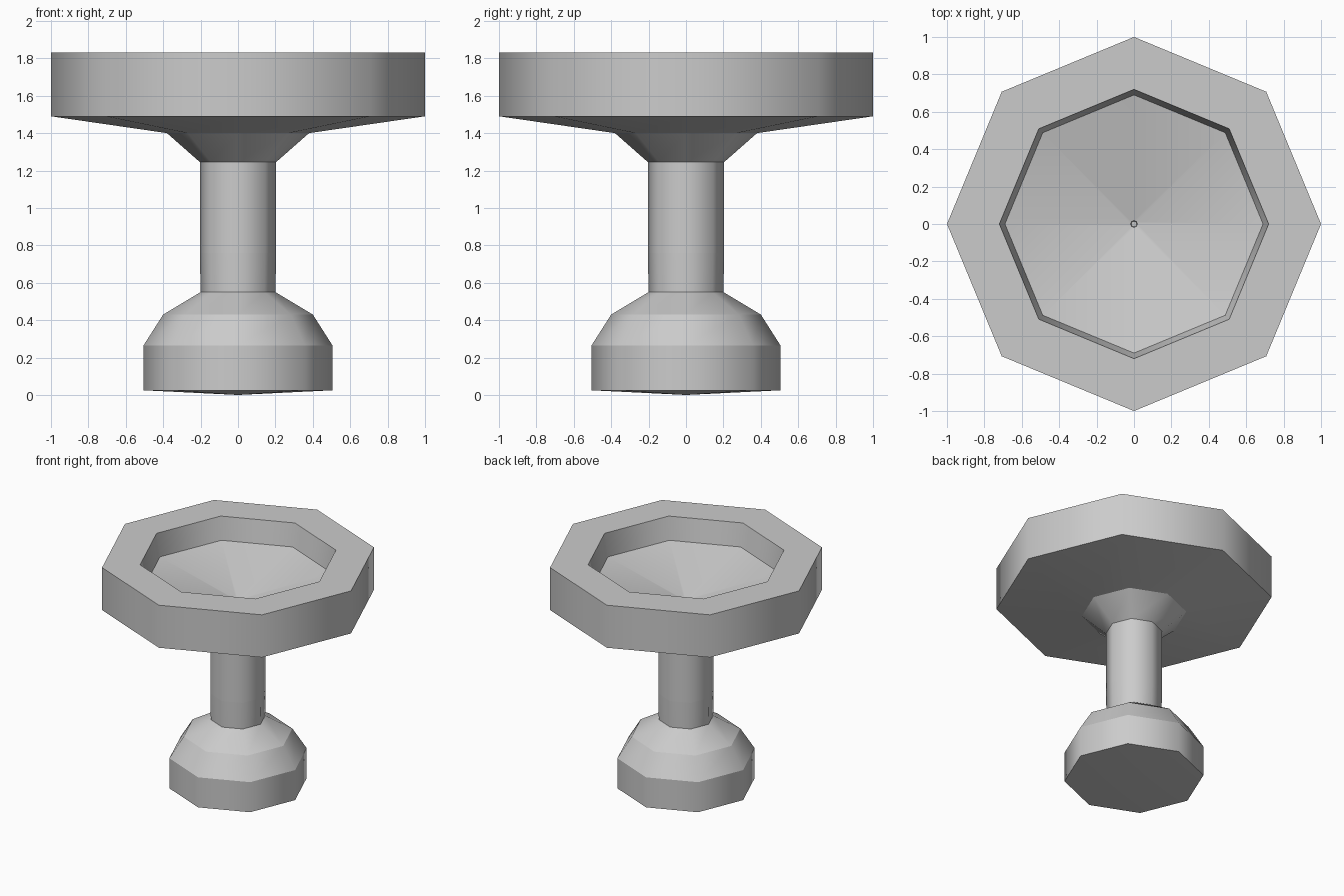
import bpy, bmesh, math

if "Cube" in bpy.data.objects:
    bpy.data.objects.remove(bpy.data.objects["Cube"])

SIDES = 8


def lathe(name, profile):
    """Spin a (radius, height) profile; radius 0 makes a single pole vertex."""
    bm = bmesh.new()
    rings = []
    for r, z in profile:
        if r == 0:
            rings.append([bm.verts.new((0, 0, z))] * SIDES)
        else:
            rings.append([bm.verts.new((r * math.cos(i * math.tau / SIDES),
                                        r * math.sin(i * math.tau / SIDES), z))
                          for i in range(SIDES)])
    for a, b in zip(rings, rings[1:]):
        for i in range(SIDES):
            j = (i + 1) % SIDES
            corners = list(dict.fromkeys((a[i], a[j], b[j], b[i])))
            bm.faces.new(corners).smooth = True
    # rings stay crisp, the sides blend around the axis
    for e in bm.edges:
        if abs(e.verts[0].co.z - e.verts[1].co.z) < 1e-5:
            e.smooth = False
    bm.normal_update()
    mesh = bpy.data.meshes.new(name)
    bm.to_mesh(mesh)
    bm.free()
    obj = bpy.data.objects.new(name, mesh)
    bpy.context.collection.objects.link(obj)
    return obj


# Rounded foot with a very slightly domed underside
lathe("base", [(0, 0), (0.505, 0.025), (0.505, 0.265), (0.4, 0.43), (0.2, 0.55)])

# Straight stem
lathe("column", [(0.2, 0.55), (0.204, 0.76), (0.204, 1.245)])

# Wide basin: flared neck, rim, sunken conical floor and small drain
lathe("basin", [(0.204, 1.245), (0.38, 1.4), (1.0, 1.49), (1.0, 1.83),
                (0.72, 1.83), (0.69, 1.65), (0.018, 1.49), (0.015, 1.46), (0, 1.46)])
